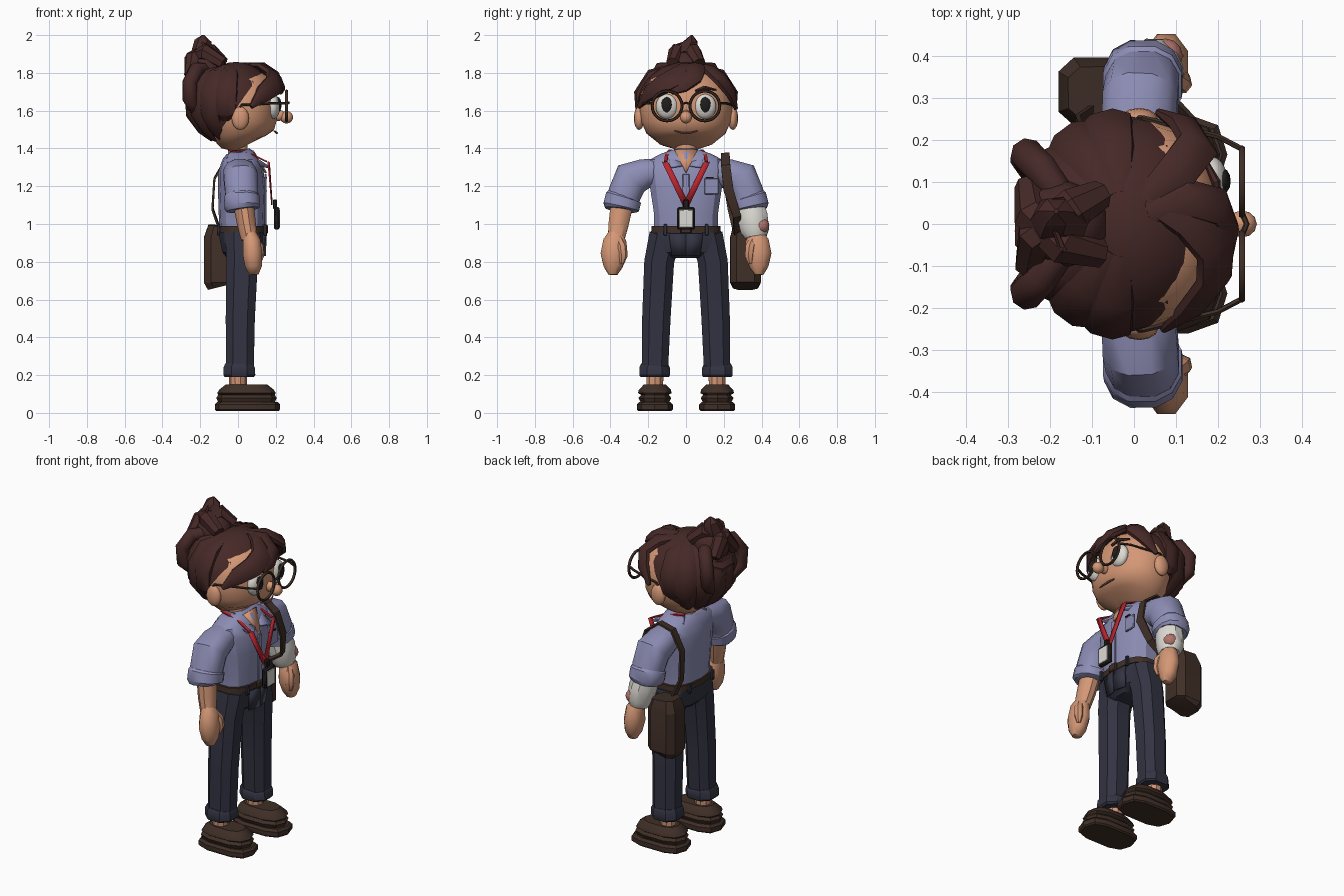
import bpy, bmesh, math
from mathutils import Vector

COL = dict(skin=(.66, .31, .18), hair=(.06, .022, .02), shirt=(.27, .27, .47), trousers=(.033, .033, .055),
           leather=(.05, .028, .02), red=(.5, .02, .03), white=(.72, .7, .65), dark=(.015, .012, .012),
           stain=(.45, .18, .15), lip=(.3, .1, .07))
MATS = {}
for k, c in COL.items():
    MATS[k] = bpy.data.materials.new(k)
    MATS[k].diffuse_color = (*c, 1)


def finish(o, name, mat, angle=35):
    o.name = name
    o.data.materials.append(MATS[mat])
    bpy.ops.object.select_all(action='DESELECT')
    o.select_set(True)
    bpy.context.view_layer.objects.active = o
    bpy.ops.object.shade_smooth_by_angle(angle=math.radians(angle))
    return o


def from_bm(bm, name, mat, angle=35):
    bmesh.ops.recalc_face_normals(bm, faces=bm.faces)
    me = bpy.data.meshes.new(name)
    bm.to_mesh(me)
    bm.free()
    o = bpy.data.objects.new(name, me)
    bpy.context.collection.objects.link(o)
    return finish(o, name, mat, angle)


def tube(name, pts, mat, n=8, power=1.0, ref=(-50, 0, 1), angle=35, s=1):
    """Loft of elliptical rings; each point is x, y, z, side radius, depth radius. s=-1 mirrors in y."""
    bm = bmesh.new()
    P = [Vector((p[0], p[1] * s, p[2])) for p in pts]
    rings = []
    for i, p in enumerate(P):
        t = (P[min(i + 1, len(P) - 1)] - P[max(i - 1, 0)]).normalized()
        d = p - Vector((ref[0], ref[1] * s, ref[2]))
        d = (d - t * d.dot(t)).normalized()
        b = t.cross(d)
        rw, rd = pts[i][3], pts[i][-1]
        ring = []
        for k in range(n):
            a = 2 * math.pi * (k + .5) / n
            c, q = math.cos(a), math.sin(a)
            c, q = (math.copysign(abs(v) ** power, v) for v in (c, q))
            ring.append(bm.verts.new(p + b * (c * rw) + d * (q * rd)))
        rings.append(ring)
    for r0, r1 in zip(rings, rings[1:]):
        for k in range(n):
            bm.faces.new((r0[k], r0[(k + 1) % n], r1[(k + 1) % n], r1[k]))
    bm.faces.new(rings[0])
    bm.faces.new(rings[-1])
    return from_bm(bm, name, mat, angle)


def plate(name, pts, mat, thick=.012, s=1):
    bm = bmesh.new()
    bm.faces.new([bm.verts.new((x, y * s, z)) for x, y, z in pts])
    o = from_bm(bm, name, mat)
    m = o.modifiers.new('thickness', 'SOLIDIFY')
    m.thickness, m.offset = thick, 0
    return o


def ball(name, loc, r, mat, seg=20):
    bpy.ops.mesh.primitive_uv_sphere_add(segments=seg, ring_count=seg * 2 // 3, location=loc)
    o = bpy.context.object
    o.scale = r
    return finish(o, name, mat, 60)


def box(name, loc, size, mat, bevel=.01):
    bpy.ops.mesh.primitive_cube_add(size=1, location=loc)
    o = bpy.context.object
    o.scale = size
    bpy.ops.object.transform_apply(location=False, rotation=False, scale=True)
    m = o.modifiers.new('bevel', 'BEVEL')
    m.width, m.segments = bevel, 1
    return finish(o, name, mat)


# legs, shoes, arms and hands
for s, side in ((1, 'left'), (-1, 'right')):
    tube(side + '_sole', [(.05, .165, .01, .09, .165), (.05, .165, .018, .098, .172), (.05, .165, .045, .098, .172),
                          (.05, .165, .058, .085, .16)], 'leather', 10, .65, s=s)
    tube(side + '_shoe', [(.045, .165, .055, .078, .15), (.045, .165, .08, .09, .16), (.045, .165, .095, .075, .15),
                          (.045, .165, .105, .092, .155), (.045, .165, .122, .088, .145), (.045, .165, .15, .06, .11)],
         'leather', 10, .75, s=s)
    tube(side + '_ankle', [(0, .165, .12, .046), (0, .165, .24, .048)], 'skin', 10, s=s)
    tube(side + '_trouser_leg', [(.01, .165, .22, .074, .078), (.012, .157, .5, .08, .082), (.022, .142, .8, .084, .088),
                                 (.025, .11, .94, .09, .1)], 'trousers', 8, .8, angle=25, s=s)
    tube(side + '_trouser_cuff', [(.007, .166, .19, .08, .082), (.007, .166, .2, .086, .09), (.007, .166, .24, .086, .088),
                                  (.008, .165, .255, .077, .08)], 'trousers', 8, .8, s=s)
    tube(side + '_sleeve', [(.01, .14, 1.285, .065, .08), (.01, .22, 1.265, .082, .09), (.015, .29, 1.24, .1, .092),
                            (.02, .325, 1.16, .09, .09), (.022, .337, 1.11, .09, .088)], 'shirt', 12, .85, s=s)
    tube(side + '_sleeve_cuff', [(.02, .325, 1.15, .085, .085), (.02, .33, 1.14, .099, .096), (.022, .343, 1.09, .099, .096),
                                 (.024, .345, 1.075, .085, .085)], 'shirt', 12, .85, s=s)
    tube(side + '_forearm', [(.03, .34, 1.1, .062, .054), (.045, .357, 1.0, .056, .05), (.06, .37, .92, .046, .044)],
         'skin', 10, s=s)
    tube(side + '_hand', [(.06, .37, .955, .04, .035), (.072, .377, .91, .066, .05), (.077, .382, .84, .076, .056),
                          (.082, .386, .775, .055, .048), (.085, .387, .732, .026, .026)], 'skin', 8, angle=60, s=s)
    tube(side + '_thumb', [(.085, .36, .93, .02), (.108, .34, .88, .028), (.113, .335, .83, .026), (.11, .34, .79, .012)],
         'skin', 7, s=s)
    # collar, lanyard, front panel of the trousers
    plate(side + '_collar', [(-.04, .07, 1.385), (.03, .075, 1.39), (.13, .02, 1.31), (.165, .09, 1.3), (.05, .125, 1.35),
                             (-.06, .11, 1.35)], 'shirt', s=s)
    plate(side + '_lanyard', [(.16, .128, 1.33), (.165, .092, 1.325), (.18, -.018, 1.1), (.18, .018, 1.1)], 'red', .008, s)
    tube(side + '_lanyard_back', [(.152, .108, 1.33, .012, .005), (.06, .1, 1.375, .012, .005),
                                  (-.05, .085, 1.39, .012, .005)], 'red', 4, ref=(0, 0, 0), s=s)
    plate(side + '_front_panel', [(.148, .0, .95), (.138, .09, .95), (.125, .075, .83), (.142, .0, .83)], 'trousers', .01, s)

# hips, belt, torso, neck
tube('hips', [(.02, 0, .82, .08, .08), (.02, 0, .85, .185, .105), (.02, 0, .92, .198, .12), (.02, 0, .97, .185, .12)],
     'trousers', 12, .75, angle=25)
tube('belt', [(.02, 0, .955, .188, .128), (.02, 0, .99, .186, .128)], 'leather', 14, .75)
box('belt_buckle', (.15, 0, .972), (.02, .06, .045), 'leather', .006)
for y in (-.11, .11):
    for x in (-.102, .142):
        box('belt_loop', (x, y, .97), (.016, .018, .06), 'trousers', .003)
tube('shirt_torso', [(.02, 0, .97, .172, .118), (.02, 0, 1.05, .172, .122), (.02, 0, 1.18, .192, .126), (.015, 0, 1.28, .205, .12),
                     (.01, 0, 1.335, .2, .1), (.005, 0, 1.365, .14, .085), (0, 0, 1.385, .08, .062)],
     'shirt', 14, .8, angle=30)
box('shirt_placket', (.146, 0, 1.12), (.012, .035, .29), 'shirt', .003)
box('chest_pocket', (.14, .135, 1.2), (.014, .075, .085), 'shirt', .004)
box('pocket_pen', (.15, .125, 1.245), (.008, .04, .01), 'dark', .002)
plate('open_neck', [(.075, -.06, 1.39), (.075, .06, 1.39), (.148, 0, 1.27)], 'skin', .012)
tube('neck', [(0, 0, 1.33, .06, .055), (0, 0, 1.46, .058, .052)], 'skin', 12)

# badge
box('badge', (.205, 0, 1.03), (.03, .095, .12), 'dark', .008)
box('badge_card', (.219, 0, 1.028), (.008, .075, .095), 'white', .003)
box('badge_clip', (.195, 0, 1.105), (.022, .03, .05), 'dark', .005)

# bandage on the left forearm
tube('bandage', [(.028, .338, 1.1, .078, .072), (.04, .352, 1.04, .084, .077), (.05, .365, .965, .08, .07),
                 (.056, .37, .93, .06, .055)], 'white', 10)
ball('bandage_stain', (.075, .4, .99), (.041, .041, .04), 'stain', 12)

# shoulder bag
tube('bag', [(-.085, .315, .67, .07, .08), (-.09, .315, .69, .085, .094), (-.09, .315, .93, .085, .094),
             (-.085, .312, .99, .065, .075)], 'leather', 8, .6, angle=20)
tube('bag_strap', [(-.09, .27, .95, .024, .007), (-.135, .24, 1.08, .024, .007), (-.125, .215, 1.24, .026, .007),
                   (-.06, .208, 1.35, .028, .007), (.03, .208, 1.372, .028, .007), (.11, .21, 1.31, .03, .007),
                   (.145, .225, 1.18, .032, .007), (.11, .27, 1.04, .026, .007), (-.02, .27, .95, .022, .007)],
     'leather', 4, .6, ref=(0, .23, 1.1))

# head and face
HC = (0, 0, 1.62)
tube('head', [(.04, 0, 1.415, .07, .07), (.03, 0, 1.435, .15, .125), (.022, 0, 1.48, .21, .17), (.02, 0, 1.54, .238, .185),
              (.02, 0, 1.61, .247, .19), (.015, 0, 1.69, .237, .187), (.005, 0, 1.76, .195, .16), (0, 0, 1.8, .13, .11),
              (0, 0, 1.82, .05, .05)], 'skin', 24, .95, angle=60)
ball('nose', (.257, 0, 1.565), (.035, .032, .033), 'skin', 12)
ball('nose_bridge', (.215, 0, 1.575), (.04, .025, .03), 'skin', 10)
tube('mouth', [(.192, -.06, 1.492, .004), (.206, -.02, 1.482, .006), (.206, .02, 1.482, .006), (.192, .06, 1.492, .004)],
     'lip', 6)
for s, side in ((1, 'left'), (-1, 'right')):
    ball(side + '_ear', (.012, s * .248, 1.56), (.046, .028, .062), 'skin', 12)
    ball(side + '_eye', (.185, s * .1, 1.622), (.038, .06, .066), 'white')
    ball(side + '_pupil', (.212, s * .102, 1.63), (.018, .03, .042), 'dark', 12)
    tube(side + '_eyebrow', [(.2, .05, 1.705, .008), (.195, .1, 1.722, .011), (.165, .16, 1.71, .005)], 'hair', 6, s=s)
    bpy.ops.mesh.primitive_torus_add(location=(.257, s * .1, 1.625), rotation=(0, math.pi / 2, 0), major_segments=28,
                                     minor_segments=6, major_radius=.079, minor_radius=.008)
    finish(bpy.context.object, side + '_glasses_rim', 'leather', 60)
    tube(side + '_glasses_temple', [(.257, .178, 1.64, .007), (.2, .208, 1.64, .007), (.02, .252, 1.63, .007),
                                    (-.01, .25, 1.59, .006)], 'leather', 6, ref=(0, 0, 0), s=s)
tube('glasses_bridge', [(.257, -.025, 1.635, .007), (.268, 0, 1.642, .007), (.257, .025, 1.635, .007)], 'leather', 6)

# hair cap: sphere trimmed along the hairline
bm = bmesh.new()
bmesh.ops.create_uvsphere(bm, u_segments=24, v_segments=16, radius=1)
for v in bm.verts:
    v.co = Vector((v.co.x * .212 - .01, v.co.y * .256, v.co.z * .228 + 1.63))
for co, no in (((-.02, 0, 1.6), (1, 0, -.72)), ((0, 0, 1.46), (0, 0, -1))):
    bmesh.ops.bisect_plane(bm, geom=bm.verts[:] + bm.edges[:] + bm.faces[:], plane_co=co, plane_no=no, clear_outer=True)
from_bm(bm, 'hair_cap', 'hair', 60)


def lock(name, pts, s=1):
    return tube(name, pts, 'hair', 8, ref=HC, angle=45, s=s)


# clumps falling round the sides and back
for s in (1, -1):
    for deg in (102, 124, 148, 171):
        c, q = math.cos(math.radians(deg)), math.sin(math.radians(deg))
        side = 1 if deg < 110 else 0
        prof = [(.07, 1.835, .03, .012), (.17, 1.79, .06, .035), (.225, 1.69, .07, .042), (.218, 1.58, .062, .04),
                (.165 + .05 * side, 1.5 + .07 * side, .045, .032), (.115 + .1 * side, 1.445 + .1 * side, .015, .012)]
        lock('hair_clump', [(c * r - .02, q * r * 1.05, z, w, d) for r, z, w, d in prof], s)
# swept fringe
lock('fringe_right', [(.03, .06, 1.835, .03, .015), (.13, .02, 1.825, .06, .025), (.195, -.05, 1.775, .068, .028),
                      (.19, -.13, 1.735, .062, .028), (.135, -.2, 1.69, .05, .026), (.07, -.25, 1.62, .012, .01)])
lock('fringe_middle', [(.03, .03, 1.84, .03, .015), (.13, .06, 1.83, .05, .025), (.2, .04, 1.78, .052, .026),
                       (.225, -.02, 1.73, .04, .022), (.225, -.08, 1.695, .012, .01)])
lock('fringe_left', [(.02, .05, 1.835, .03, .015), (.1, .12, 1.82, .052, .026), (.15, .185, 1.765, .055, .028),
                     (.12, .235, 1.7, .046, .026), (.06, .265, 1.61, .012, .01)])

# messy bun with coils, loops and a tuft
BUN = (-.165, 0, 1.82)
ball('bun', BUN, (.11, .105, .1), 'hair', 10)
tube('bun_coil', [(-.08, -.07, 1.85, .035), (-.17, -.05, 1.905, .05), (-.24, .02, 1.87, .048), (-.25, .09, 1.79, .035)],
     'hair', 7, ref=BUN)
tube('bun_coil_cross', [(-.08, .07, 1.85, .035), (-.14, .04, 1.905, .05), (-.235, -.03, 1.87, .048),
                        (-.25, -.1, 1.78, .035)], 'hair', 7, ref=BUN)
tube('bun_coil_low', [(-.2, -.1, 1.74, .03), (-.24, -.04, 1.71, .045), (-.24, .04, 1.71, .045), (-.2, .1, 1.74, .03)],
     'hair', 7, ref=BUN)
tube('bun_tuft', [(-.14, 0, 1.88, .05, .05), (-.195, .015, 1.93, .055, .06), (-.185, .03, 1.97, .035, .045),
                  (-.185, .03, 2.0, .006)], 'hair', 6)
tube('bun_wisp', [(-.16, -.02, 1.89, .01), (-.17, -.06, 1.945, .01), (-.19, -.01, 1.96, .006)], 'hair', 5)
for s in (1, -1):
    tube('bun_loop', [(-.17, .06, 1.82, .035), (-.22, .13, 1.82, .04), (-.255, .165, 1.75, .04), (-.255, .155, 1.66, .04),
                      (-.22, .1, 1.6, .036), (-.18, .05, 1.6, .02)], 'hair', 8, ref=(-.15, 0, 1.7), angle=50, s=s)
